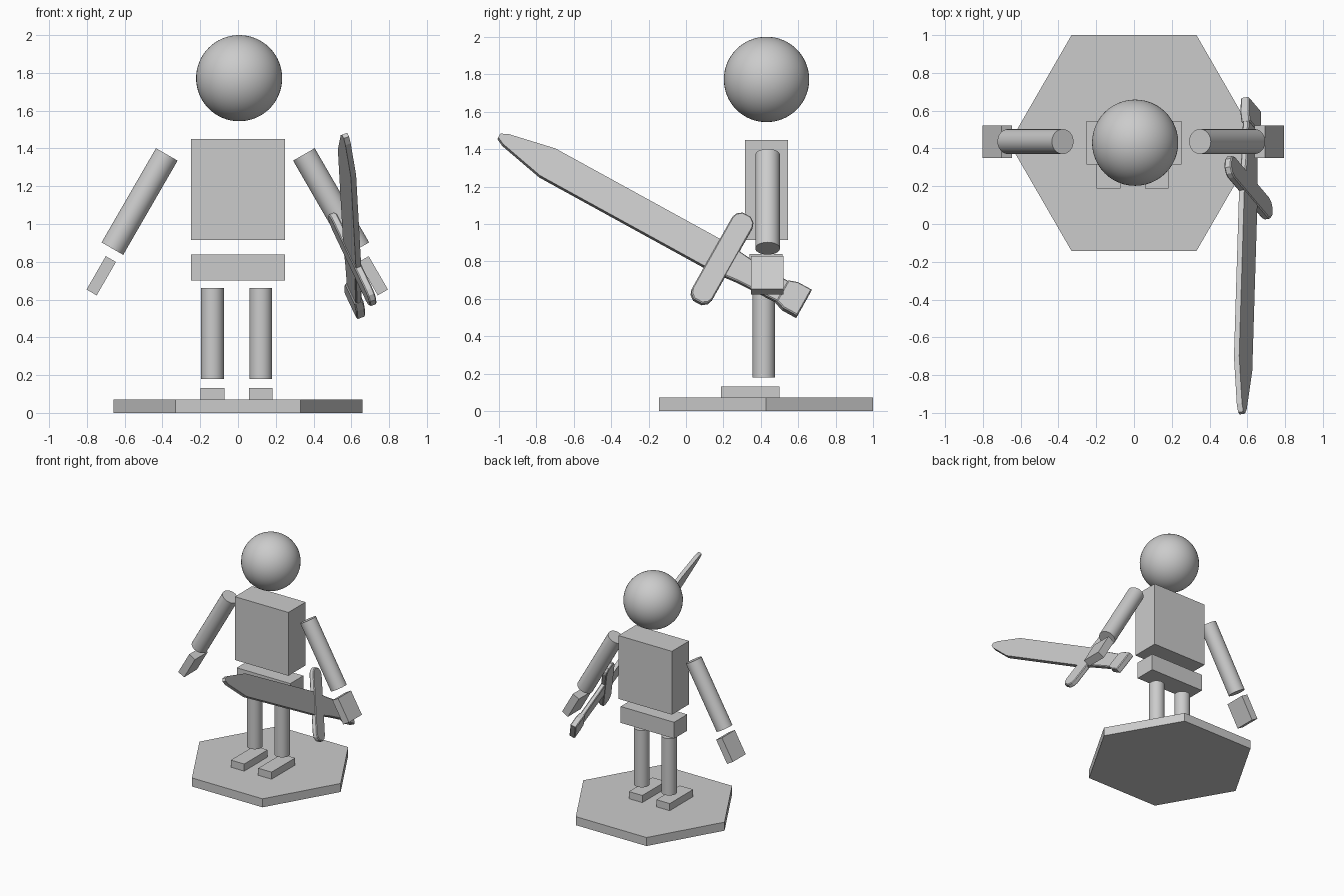
import bpy, bmesh, math
from mathutils import Matrix, Vector

if "Cube" in bpy.data.objects:
    bpy.data.objects.remove(bpy.data.objects["Cube"])


def finish(name, bm, matrix, smooth=False):
    bmesh.ops.recalc_face_normals(bm, faces=bm.faces[:])
    bm.transform(matrix)
    mesh = bpy.data.meshes.new(name)
    bm.to_mesh(mesh)
    bm.free()
    obj = bpy.data.objects.new(name, mesh)
    bpy.context.collection.objects.link(obj)
    if smooth:
        for o in bpy.context.selected_objects:
            o.select_set(False)
        bpy.context.view_layer.objects.active = obj
        obj.select_set(True)
        bpy.ops.object.shade_smooth_by_angle(angle=math.radians(40))
    return obj


def placed(center, tilt=0):
    return Matrix.Translation(center) @ Matrix.Rotation(math.radians(tilt), 4, 'Y')


def box(name, center, size, tilt=0):
    bm = bmesh.new()
    bmesh.ops.create_cube(bm, size=1)
    return finish(name, bm, placed(center, tilt) @ Matrix.Diagonal((*size, 1)))


def cylinder(name, center, radius, length, tilt=0, sides=40):
    bm = bmesh.new()
    bmesh.ops.create_cone(bm, cap_ends=True, segments=sides, radius1=radius,
                          radius2=radius, depth=length)
    return finish(name, bm, placed(center, tilt), smooth=sides > 6)


# Hexagonal base, pointing left and right
bm = bmesh.new()
ring = [bm.verts.new((0.66 * math.cos(k * math.pi / 3), 0.66 * math.sin(k * math.pi / 3), 0))
        for k in range(6)]
top = bmesh.ops.extrude_face_region(bm, geom=[bm.faces.new(ring)])["geom"]
bmesh.ops.translate(bm, vec=(0, 0, 0.072),
                    verts=[g for g in top if isinstance(g, bmesh.types.BMVert)])
finish("base", bm, placed((0, 0.428, 0)))

# Head, torso and hips
bm = bmesh.new()
bmesh.ops.create_uvsphere(bm, u_segments=48, v_segments=32, radius=0.228)
finish("head", bm, placed((0.006, 0.43, 1.772)), smooth=True)
box("torso", (0, 0.43, 1.182), (0.5, 0.23, 0.535))
box("hips", (0, 0.428, 0.77), (0.5, 0.175, 0.138))

# Limbs on both sides
for side, label in ((-1, "left"), (1, "right")):
    leg_x = -0.007 + side * 0.128
    cylinder(label + "_leg", (leg_x, 0.416, 0.42), 0.06, 0.48)
    box(label + "_foot", (leg_x, 0.343, 0.102), (0.125, 0.313, 0.06))
    cylinder(label + "_arm", (-0.014 + side * 0.507, 0.436, 1.119), 0.066, 0.576, -30 * side)
    box(label + "_hand", (-0.004 + side * 0.72, 0.434, 0.726), (0.062, 0.172, 0.204), -30 * side)

# Sword frame: local x runs tip to pommel, local y along the guard
along = Vector((0.027, 0.876, -0.481)).normalized()
across = Vector((-0.383, 0.45, 0.807))
across = (across - along * across.dot(along)).normalized()
normal = along.cross(across)
sword_frame = Matrix((along, across, normal)).transposed().to_4x4()
sword_frame.translation = (0.577, -0.741, 1.326)


def plate(name, half, thickness, bevel=0):
    """Symmetric flat plate from (along, half width) points."""
    bm = bmesh.new()
    outline = half + [(x, -y) for x, y in reversed(half)]
    face = bm.faces.new([bm.verts.new((x, y, -thickness / 2)) for x, y in outline])
    geom = bmesh.ops.extrude_face_region(bm, geom=[face])["geom"]
    bmesh.ops.translate(bm, vec=(0, 0, thickness),
                        verts=[g for g in geom if isinstance(g, bmesh.types.BMVert)])
    if bevel:
        rim = [e for e in bm.edges if abs(e.verts[0].co.z - e.verts[1].co.z) < 1e-5]
        bmesh.ops.bevel(bm, geom=rim, offset=bevel, segments=1, affect='EDGES')
    return finish(name, bm, sword_frame)


# Sword parts
plate("sword_blade", [(-0.295, 0.012), (-0.255, 0.033), (0, 0.09), (1.09, 0.09)], 0.03)
c = 1.065
plate("sword_guard", [(c - 0.062, 0.235), (c - 0.052, 0.265), (c - 0.025, 0.287),
                      (c + 0.025, 0.287), (c + 0.052, 0.265), (c + 0.062, 0.235)], 0.04, 0.006)
plate("sword_handle", [(1.08, 0.088), (1.2, 0.075), (1.46, 0.066)], 0.035, 0.006)
plate("sword_pommel", [(1.43, 0.068), (1.48, 0.086), (1.565, 0.086)], 0.05, 0.006)
